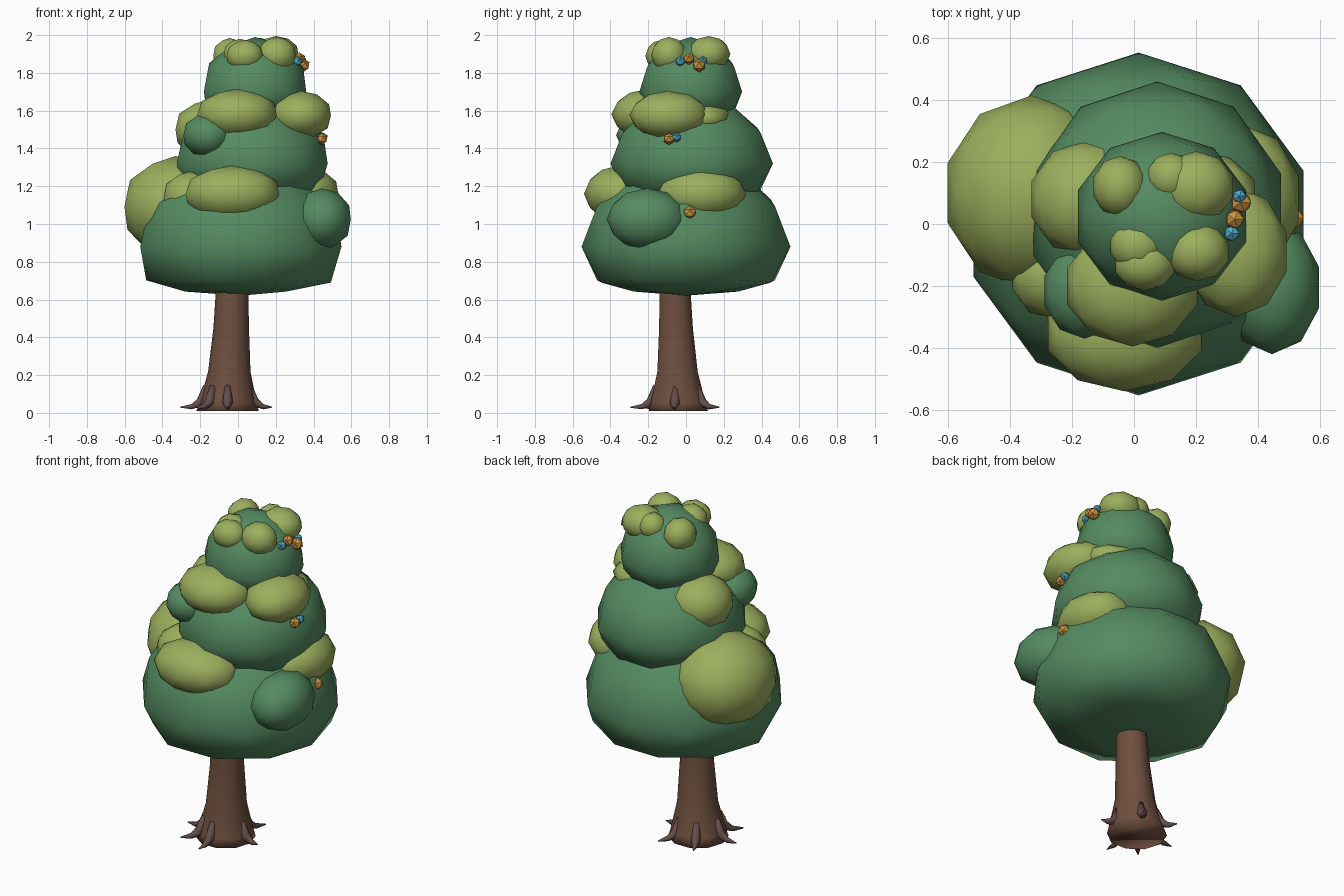
import bpy, bmesh, math
from mathutils import Vector

if "Cube" in bpy.data.objects:
    bpy.data.objects.remove(bpy.data.objects["Cube"])


def material(name, rgb):
    m = bpy.data.materials.new(name)
    m.diffuse_color = (*rgb, 1)
    m.use_nodes = True
    m.node_tree.nodes["Principled BSDF"].inputs["Base Color"].default_value = m.diffuse_color
    return m


DARK = material("dark_leaf", (0.09, 0.26, 0.12))
LIGHT = material("light_leaf", (0.33, 0.43, 0.11))
BARK = material("bark", (0.16, 0.08, 0.05))
ROOT = material("root_bark", (0.13, 0.075, 0.07))
ORANGE = material("orange", (0.60, 0.30, 0.05))
BLUE = material("blue", (0.08, 0.42, 0.62))


def finish(bm, name, mat, smooth=True):
    bmesh.ops.recalc_face_normals(bm, faces=bm.faces)
    me = bpy.data.meshes.new(name)
    bm.to_mesh(me)
    bm.free()
    me.materials.append(mat)
    for p in me.polygons:
        p.use_smooth = smooth
    ob = bpy.data.objects.new(name, me)
    bpy.context.collection.objects.link(ob)
    return ob


def blob(name, mat, center, radii, low=None, subdiv=2, smooth=True):
    """Faceted ball; 'low' gives a flattened underside of that depth."""
    bm = bmesh.new()
    bmesh.ops.create_icosphere(bm, subdivisions=subdiv, radius=1)
    for v in bm.verts:
        z = v.co.z * radii[2]
        if low and v.co.z < 0:
            t = -v.co.z
            z = -low * (t * 1.53 if t < 0.45 else 0.69 + (t - 0.45) * 0.56)
        v.co = Vector((v.co.x * radii[0], v.co.y * radii[1], z)) + Vector(center)
    return finish(bm, name, mat, smooth)


def tube(name, mat, rings, sides):
    """Loft through rings of (centre, radius, axis)."""
    bm = bmesh.new()
    loops = []
    for c, r, axis in rings:
        q = Vector(axis).to_track_quat('Z', 'Y')
        loops.append([bm.verts.new(Vector(c) + q @ Vector(
            (r * math.cos(2 * math.pi * i / sides), r * math.sin(2 * math.pi * i / sides), 0)))
            for i in range(sides)])
    for a, b in zip(loops, loops[1:]):
        for i in range(sides):
            j = (i + 1) % sides
            bm.faces.new((a[i], a[j], b[j], b[i]))
    bm.faces.new(loops[0])
    bm.faces.new(loops[-1])
    return finish(bm, name, mat)


# trunk, flared at the foot
UP = (0, 0, 1)
trunk = tube("trunk", BARK, [
    ((-0.055, -0.04, 0.01), 0.165, UP), ((-0.052, -0.042, 0.06), 0.15, UP),
    ((-0.046, -0.045, 0.22), 0.112, UP), ((-0.036, -0.053, 0.45), 0.094, UP),
    ((-0.032, -0.057, 0.62), 0.087, UP), ((-0.02, -0.05, 0.80), 0.085, UP)], 10)

# thin roots spreading from the foot
for k, (deg, reach) in enumerate([(-5, 0.235), (62, 0.25), (118, 0.24),
                                  (180, 0.25), (228, 0.25), (270, 0.25)]):
    d = Vector((math.cos(math.radians(deg)), math.sin(math.radians(deg)), 0))
    o = Vector((-0.055, -0.045, 0))
    tube(f"root_{k + 1}", ROOT, [
        (o + d * 0.115 + Vector((0, 0, 0.14)), 0.018, d * 0.5 - Vector(UP)),
        (o + d * 0.145 + Vector((0, 0, 0.055)), 0.028, d - Vector(UP)),
        (o + d * 0.19 + Vector((0, 0, 0.033)), 0.016, d),
        (o + d * reach + Vector((0, 0, 0.03)), 0.003, d)], 6)

# three stacked canopy tiers with flattened undersides
blob("lower_canopy", DARK, (0.015, 0, 0.88), (0.56, 0.553, 0.48), 0.26)
blob("middle_canopy", DARK, (0.075, 0.03, 1.32), (0.42, 0.43, 0.36), 0.20)
blob("upper_canopy", DARK, (0.09, 0.025, 1.70), (0.285, 0.272, 0.29), 0.15)

# leaf clumps on each tier
clumps = [
    ("low_left", LIGHT, (-0.33, 0.10, 1.09), (0.285, 0.315, 0.27)),
    ("low_left_front", LIGHT, (-0.25, -0.17, 1.14), (0.15, 0.14, 0.14)),
    ("low_front", LIGHT, (-0.03, -0.35, 1.16), (0.26, 0.19, 0.15)),
    ("low_right", LIGHT, (0.35, 0.08, 1.16), (0.19, 0.24, 0.145)),
    ("low_right_front", DARK, (0.445, -0.205, 1.025), (0.16, 0.215, 0.165)),
    ("mid_front", LIGHT, (-0.005, -0.20, 1.58), (0.22, 0.195, 0.135)),
    ("mid_right", LIGHT, (0.33, -0.09, 1.575), (0.17, 0.21, 0.13)),
    ("mid_left", LIGHT, (-0.15, 0.08, 1.50), (0.19, 0.19, 0.16)),
    ("mid_left_front", DARK, (-0.16, -0.215, 1.47), (0.135, 0.155, 0.12)),
    ("mid_back", LIGHT, (0.18, 0.10, 1.56), (0.22, 0.14, 0.09)),
    ("top_back_left", LIGHT, (-0.045, 0.12, 1.89), (0.09, 0.10, 0.095)),
    ("top_back_right", LIGHT, (0.20, 0.12, 1.90), (0.125, 0.115, 0.095)),
    ("top_middle", LIGHT, (0.12, 0.15, 1.91), (0.08, 0.08, 0.075)),
    ("top_left", LIGHT, (0.01, -0.07, 1.90), (0.09, 0.085, 0.08)),
    ("top_front", LIGHT, (0.035, -0.13, 1.89), (0.10, 0.085, 0.085)),
    ("top_right", LIGHT, (0.205, -0.09, 1.895), (0.105, 0.095, 0.095)),
]
for name, mat, c, r in clumps:
    blob("clump_" + name, mat, c, r)

# small coloured berries on the right side
berries = [
    (ORANGE, (0.325, 0.015, 1.875), 0.033), (ORANGE, (0.345, 0.07, 1.84), 0.037),
    (BLUE, (0.315, -0.03, 1.86), 0.028), (BLUE, (0.34, 0.09, 1.865), 0.024),
    (ORANGE, (0.445, -0.09, 1.45), 0.032), (BLUE, (0.45, -0.05, 1.458), 0.026),
    (ORANGE, (0.515, 0.02, 1.06), 0.037),
]
for i, (mat, c, r) in enumerate(berries):
    blob(f"berry_{i + 1}", mat, c, (r, r, r), subdiv=1, smooth=False)
